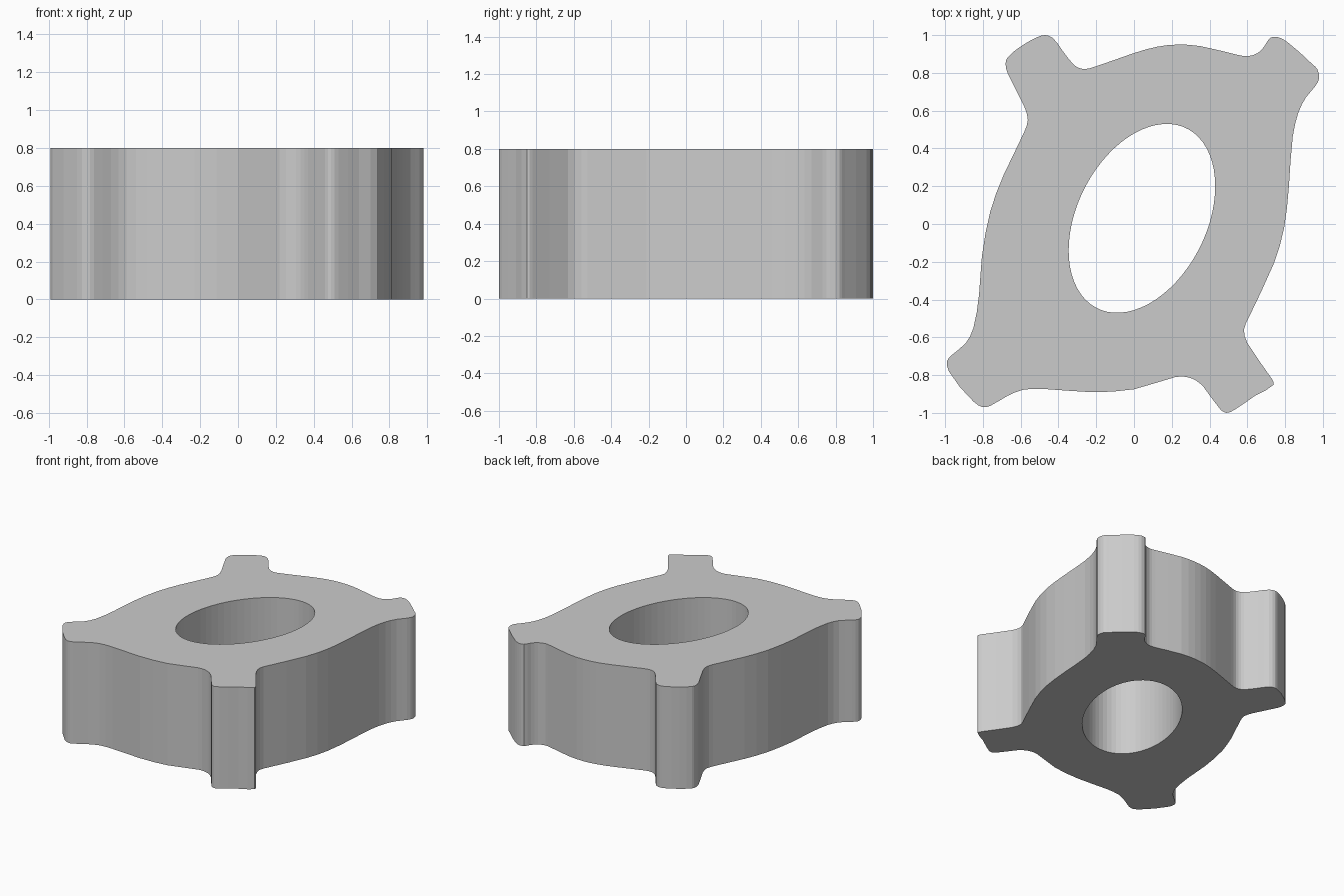
import bpy, bmesh, math
from mathutils import Vector

if "Cube" in bpy.data.objects:
    bpy.data.objects.remove(bpy.data.objects["Cube"])

HEIGHT = 0.8

# Outer profile by side, clockwise from the top-left ear
top = [(-.68, .85), (-.67, .88), (-.60, .94), (-.51, .99), (-.47, 1.0), (-.43, .985), (-.38, .92),
       (-.33, .855), (-.30, .83), (-.26, .82), (-.20, .835), (0, .905), (.12, .938), (.23, .95),
       (.35, .942), (.55, .895), (.60, .888), (.655, .905), (.69, .94), (.72, .985), (.76, .99)]
right = [(.81, .965), (.94, .85), (.97, .82), (.98, .77), (.96, .73), (.91, .67), (.87, .59),
         (.84, .46), (.82, .2), (.795, -.02), (.74, -.21), (.61, -.49), (.582, -.56),
         (.60, -.63), (.73, -.82), (.74, -.85)]
bottom = [(.64, -.91), (.53, -.985), (.49, -1.0), (.46, -.985), (.37, -.865), (.33, -.83),
          (.28, -.81), (.22, -.81), (0, -.875), (-.23, -.89), (-.48, -.873), (-.59, -.878),
          (-.67, -.91), (-.76, -.962), (-.80, -.97)]
left = [(-.85, -.94), (-.98, -.78), (-.99, -.725), (-.96, -.69), (-.89, -.63), (-.85, -.55),
        (-.82, -.37), (-.805, -.17), (-.76, .07), (-.69, .26), (-.58, .49), (-.562, .55),
        (-.58, .62), (-.67, .80)]


def smooth_loop(points):
    """Add a Catmull-Rom midpoint (centripetal) between neighbouring points."""
    pts = [Vector(p) for p in points]
    n, out = len(pts), []
    for i in range(n):
        a, b, c, d = (pts[(i + k) % n] for k in (-1, 0, 1, 2))
        l1, l2, l3 = ((q - p).length ** .5 for p, q in ((a, b), (b, c), (c, d)))
        m1 = l2 * ((b - a) / l1 - (c - a) / (l1 + l2) + (c - b) / l2)
        m2 = l2 * ((c - b) / l2 - (d - b) / (l2 + l3) + (d - c) / l3)
        out += [b, (b + c) / 2 + (m1 - m2) / 8]
    return out


def add_loop(curve, points):
    spline = curve.splines.new('POLY')
    spline.points.add(len(points) - 1)
    for sp, p in zip(spline.points, points):
        sp.co = (p[0], p[1], 0, 1)
    spline.use_cyclic_u = True


# Slanted oval bore
bore = []
for i in range(64):
    t = math.tau * i / 64
    bore.append((.042 + .388 * math.cos(t), .03 + .5 * math.cos(t - 1.224)))

# Filled, extruded plate
curve = bpy.data.curves.new("ring_profile", 'CURVE')
curve.dimensions = '2D'
curve.fill_mode = 'BOTH'
curve.extrude = HEIGHT / 2
add_loop(curve, smooth_loop(top + right + bottom + left))
add_loop(curve, bore)
helper = bpy.data.objects.new("ring_profile", curve)
bpy.context.collection.objects.link(helper)
bpy.context.view_layer.update()
mesh = bpy.data.meshes.new_from_object(helper.evaluated_get(bpy.context.evaluated_depsgraph_get()))
bpy.data.objects.remove(helper)

# Weld, stand on the floor and shade flat
bm = bmesh.new()
bm.from_mesh(mesh)
bmesh.ops.remove_doubles(bm, verts=bm.verts, dist=1e-4)
bmesh.ops.translate(bm, verts=bm.verts, vec=(0, 0, HEIGHT / 2))
bmesh.ops.recalc_face_normals(bm, faces=bm.faces)
for f in bm.faces:
    f.smooth = False
bm.to_mesh(mesh)
bm.free()
ring = bpy.data.objects.new("lobed_ring", mesh)
bpy.context.collection.objects.link(ring)
